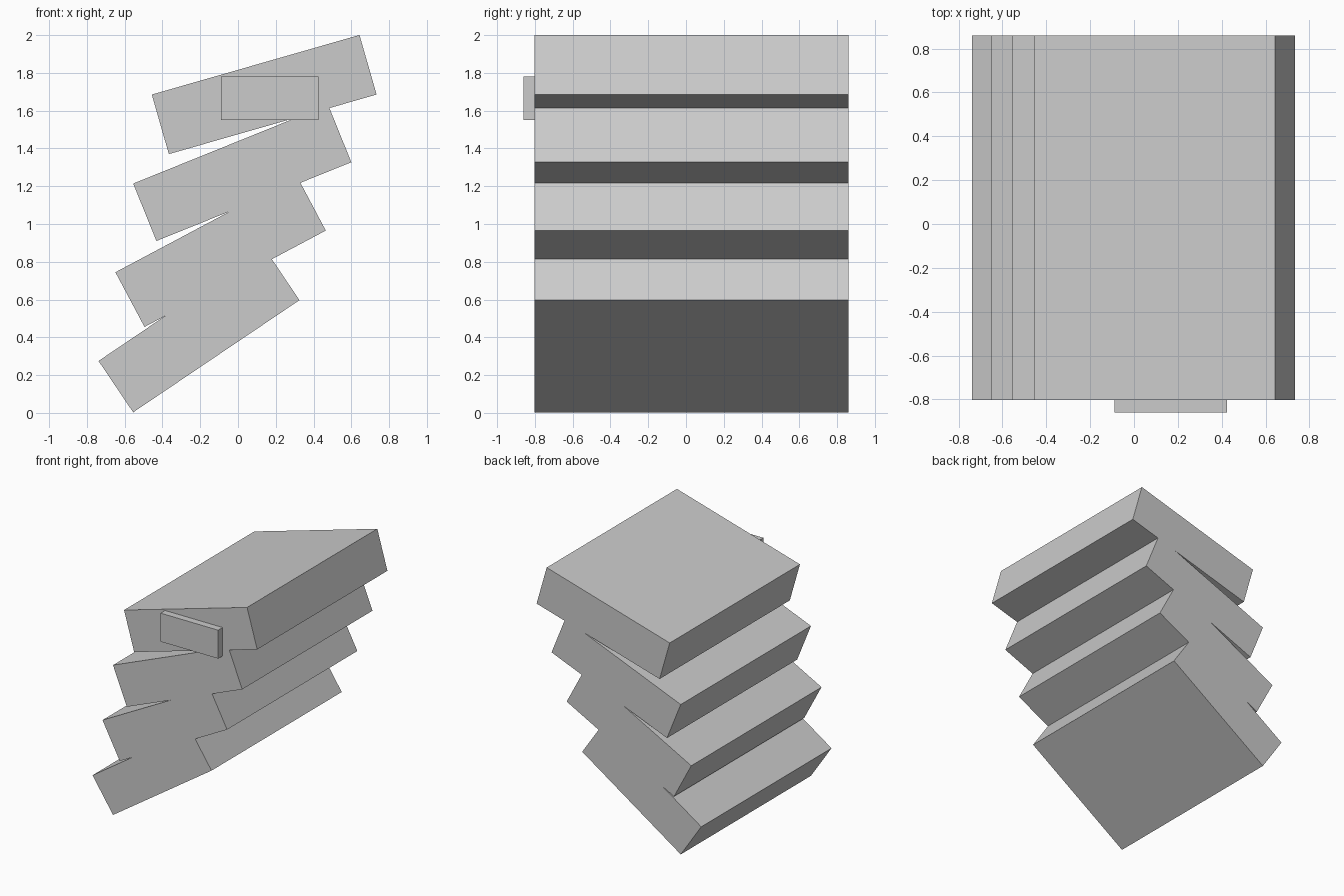
import bpy
from math import radians
from mathutils import Matrix, Vector

default = bpy.data.objects.get("Cube")
if default:
    bpy.data.objects.remove(default, do_unlink=True)

FRONT, BACK = -0.803, 0.86
THICK = 0.328

grey = bpy.data.materials.new("plain_grey")
grey.use_nodes = True
colour = (0.6, 0.6, 0.6, 1)
grey.diffuse_color = colour
grey.node_tree.nodes["Principled BSDF"].inputs["Base Color"].default_value = colour


def box(name, corner, size, tilt=0):
    """Box grown from its lower front -x corner, tilted about the y axis."""
    bpy.ops.mesh.primitive_cube_add(size=1)
    obj = bpy.context.object
    obj.name = obj.data.name = name
    grow = Matrix.Diagonal((*size, 1)) @ Matrix.Translation((0.5, 0.5, 0.5))
    turn = Matrix.Rotation(-radians(tilt), 4, 'Y')
    obj.data.transform(Matrix.Translation(Vector(corner)) @ turn @ grow)
    obj.data.materials.append(grey)
    return obj


# Leaning stack of slabs: lower corner x and z, length, tilt
slabs = [
    (-0.555, 0.003, 1.062, 34),
    (-0.495, 0.455, 1.087, 28),
    (-0.432, 0.910, 1.113, 22),
    (-0.366, 1.370, 1.144, 16),
]
parts = [box(f"slab_{i + 1}", (x, FRONT, z), (length, BACK - FRONT, THICK), tilt)
         for i, (x, z, length, tilt) in enumerate(slabs)]

# Fuse the slabs into one solid
stack = parts[0]
stack.name = stack.data.name = "slab_stack"
bpy.context.view_layer.objects.active = stack
for slab in parts[1:]:
    fuse = stack.modifiers.new("fuse", 'BOOLEAN')
    fuse.operation = 'UNION'
    fuse.solver = 'EXACT'
    fuse.object = slab
    bpy.ops.object.modifier_apply(modifier=fuse.name)
    bpy.data.objects.remove(slab, do_unlink=True)

# Upright plate on the front of the top slab
box("front_plate", (-0.09, -0.86, 1.55), (0.515, -0.86 * -1 + FRONT, 0.23))
